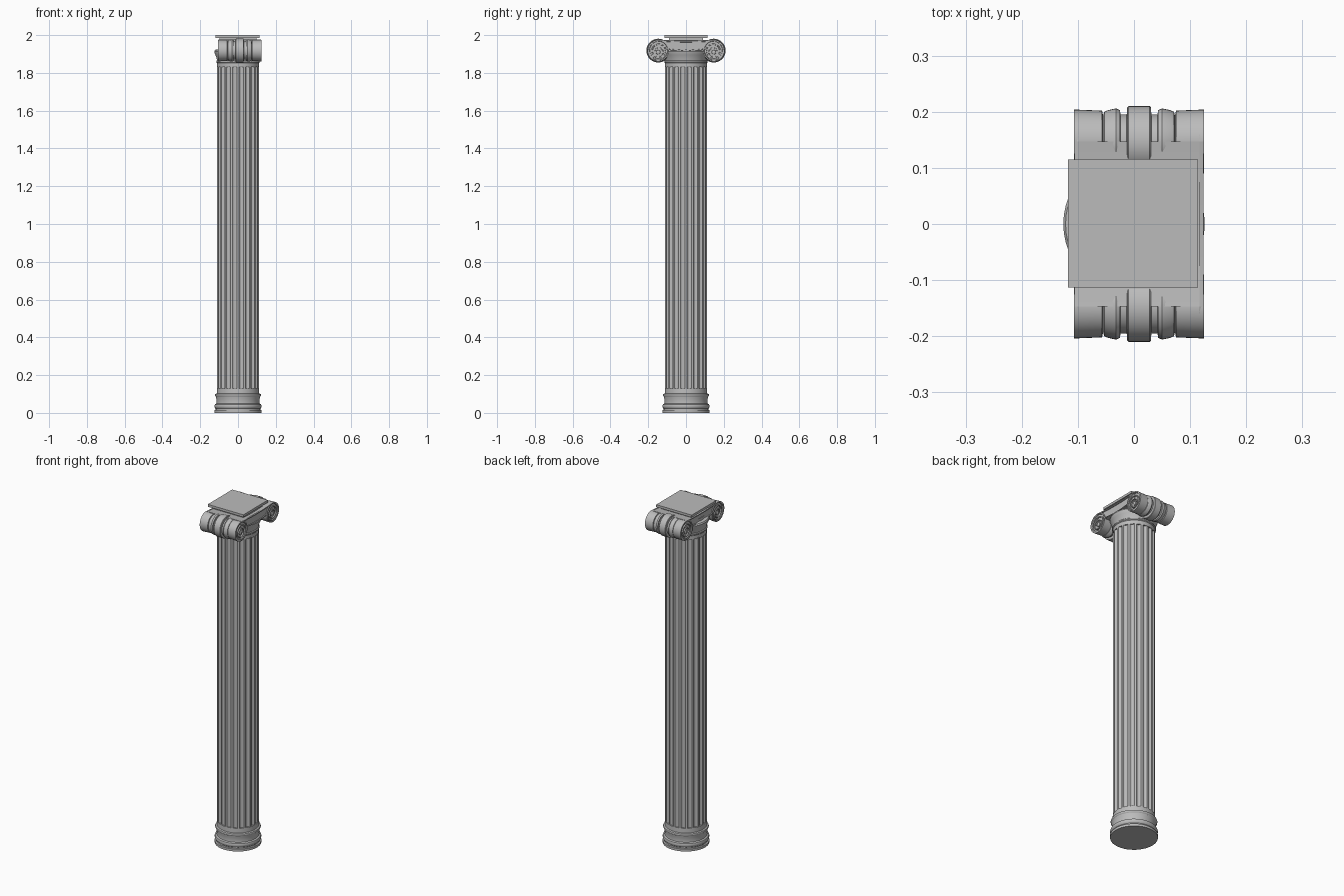
import bpy, bmesh
from math import sin, cos, pi

if bpy.data.objects.get("Cube"):
    bpy.data.objects.remove(bpy.data.objects["Cube"])

stone = bpy.data.materials.new("grey stone")
stone.use_nodes = True
stone.diffuse_color = (0.5, 0.5, 0.5, 1)
stone.node_tree.nodes["Principled BSDF"].inputs["Base Color"].default_value = (0.5, 0.5, 0.5, 1)

MID = 0.009            # middle of the scrolls along x
HALF = 0.116           # half length of the scrolls
CY, CZ = 0.147, 1.918  # scroll axis


def loft(name, rings, closed=False, smooth=True):
    """Skin a list of equal rings; cap the ends unless closed."""
    bm = bmesh.new()
    loops = [[bm.verts.new(p) for p in ring] for ring in rings]
    n = len(loops[0])
    pairs = list(zip(loops, loops[1:]))
    if closed:
        pairs.append((loops[-1], loops[0]))
    else:
        bm.faces.new(loops[0])
        bm.faces.new(loops[-1])
    for a, b in pairs:
        for i in range(n):
            j = (i + 1) % n
            bm.faces.new((a[i], a[j], b[j], b[i]))
    bmesh.ops.recalc_face_normals(bm, faces=bm.faces)
    mesh = bpy.data.meshes.new(name)
    bm.to_mesh(mesh)
    bm.free()
    mesh.materials.append(stone)
    ob = bpy.data.objects.new(name, mesh)
    bpy.context.collection.objects.link(ob)
    if smooth:
        bpy.ops.object.select_all(action="DESELECT")
        ob.select_set(True)
        bpy.context.view_layer.objects.active = ob
        bpy.ops.object.shade_smooth_by_angle(angle=0.6)
    return ob


def turned(name, profile, n=48):
    """Round part about z from (radius, height) pairs."""
    return loft(name, [[(r * cos(2 * pi * i / n), r * sin(2 * pi * i / n), z)
                        for i in range(n)] for r, z in profile])


def slab(name, x0, x1, y0, y1, z0, z1):
    return loft(name, [[(x0, y0, z), (x1, y0, z), (x1, y1, z), (x0, y1, z)]
                       for z in (z0, z1)], smooth=False)


# Moulded base
turned("base", [(0.125, 0), (0.125, 0.014), (0.118, 0.016), (0.118, 0.022),
                (0.123, 0.027), (0.125, 0.036), (0.122, 0.045), (0.114, 0.049),
                (0.113, 0.058), (0.115, 0.075), (0.117, 0.086), (0.121, 0.09),
                (0.122, 0.095), (0.12, 0.1), (0.112, 0.103), (0.111, 0.13)])

# Fluted shaft
FLUTES = 20
section = []
for f in range(FLUTES):
    for k in range(7):
        u = k / 6
        a = 2 * pi * (f + 0.14 + 0.72 * u) / FLUTES
        r = 0.111 - 0.009 * sin(pi * u)
        section.append((r * cos(a), r * sin(a)))
loft("fluted_shaft", [[(x, y, z) for x, y in section] for z in (0.125, 1.835)])

# Neck and rounded cushion below the scrolls
turned("neck", [(0.111, 1.83), (0.111, 1.852), (0.115, 1.856), (0.115, 1.862),
                (0.111, 1.866), (0.114, 1.88), (0.12, 1.895), (0.125, 1.907),
                (0.126, 1.914), (0.122, 1.922), (0.105, 1.925), (0.105, 1.94)])

# Sagging bridge joining the two scrolls
STEPS = 20
bridge = []
for x in (MID - HALF + 0.006, MID + HALF - 0.006):
    ys = [CY * (2 * i / STEPS - 1) for i in range(STEPS + 1)]
    top = [(x, y, 1.967 + 0.009 * (y / CY) ** 2) for y in ys]
    low = [(x, y, 1.918 + 0.006 * (y / CY) ** 2) for y in reversed(ys)]
    bridge.append(top + low)
loft("scroll_bridge", bridge)

# Scroll profile from the middle band out to the end face
half_roll = [(0.0, 0.063), (0.019, 0.063), (0.021, 0.061), (0.022, 0.048),
             (0.033, 0.048), (0.034, 0.056), (0.041, 0.059), (0.055, 0.056),
             (0.062, 0.053), (0.064, 0.046), (0.066, 0.055), (HALF, 0.057),
             (HALF, 0.051), (HALF - 0.008, 0.049)]
roll = [(-d, r) for d, r in reversed(half_roll)] + half_roll[1:]

for side, s in (("back", 1), ("front", -1)):
    n = 40
    loft(side + "_scroll", [[(MID + d, s * (CY + r * sin(2 * pi * i / n)),
                              CZ + r * cos(2 * pi * i / n)) for i in range(n)]
                            for d, r in roll])
    for end, e in (("left", 1), ("right", -1)):
        face = MID + e * HALF
        # Raised spiral winding in to the eye
        rings = []
        for i in range(73):
            u = i / 72
            t = 2 * pi * 2.25 * u
            r = 0.053 - 0.036 * u
            w = 0.0045 - 0.002 * u
            zc = CZ - 0.008 * u
            rings.append([(face - e * dx, s * (CY + q * sin(t)), zc + q * cos(t))
                          for dx, q in ((0.009, r - w), (0.001, r - w * 0.7),
                                        (0.001, r + w * 0.7), (0.009, r + w))])
        loft(f"{side}_{end}_spiral", rings)
        # Domed eye
        loft(f"{side}_{end}_eye",
             [[(face - e * dx, s * (CY + r * sin(pi * i / 8)),
                CZ - 0.009 + r * cos(pi * i / 8)) for i in range(16)]
              for dx, r in ((0.009, 0.012), (0.004, 0.011), (0.001, 0.006))])

# Raised lips along the bridge, carrying the spiral line across each face
for end, e in (("left", 1), ("right", -1)):
    face = MID + e * HALF
    for edge, z, sag, h in (("upper", 1.966, 0.006, 0.009), ("lower", 1.919, 0.008, 0.006)):
        reach = CY if edge == "upper" else 0.1
        rings = []
        for i in range(STEPS + 1):
            v = 2 * i / STEPS - 1
            zz = z + sag * v * v
            rings.append([(face - e * dx, reach * v, zz + dz) for dx, dz in
                          ((0.008, -h / 2), (0.001, -h / 3), (0.001, h / 3), (0.008, h / 2))])
        loft(f"{end}_{edge}_lip", rings)

# Stepped top plate
slab("plate_step", -0.098, 0.098, -0.09, 0.09, 1.955, 1.988)
slab("top_plate", -0.118, 0.114, -0.113, 0.115, 1.986, 2.0)
